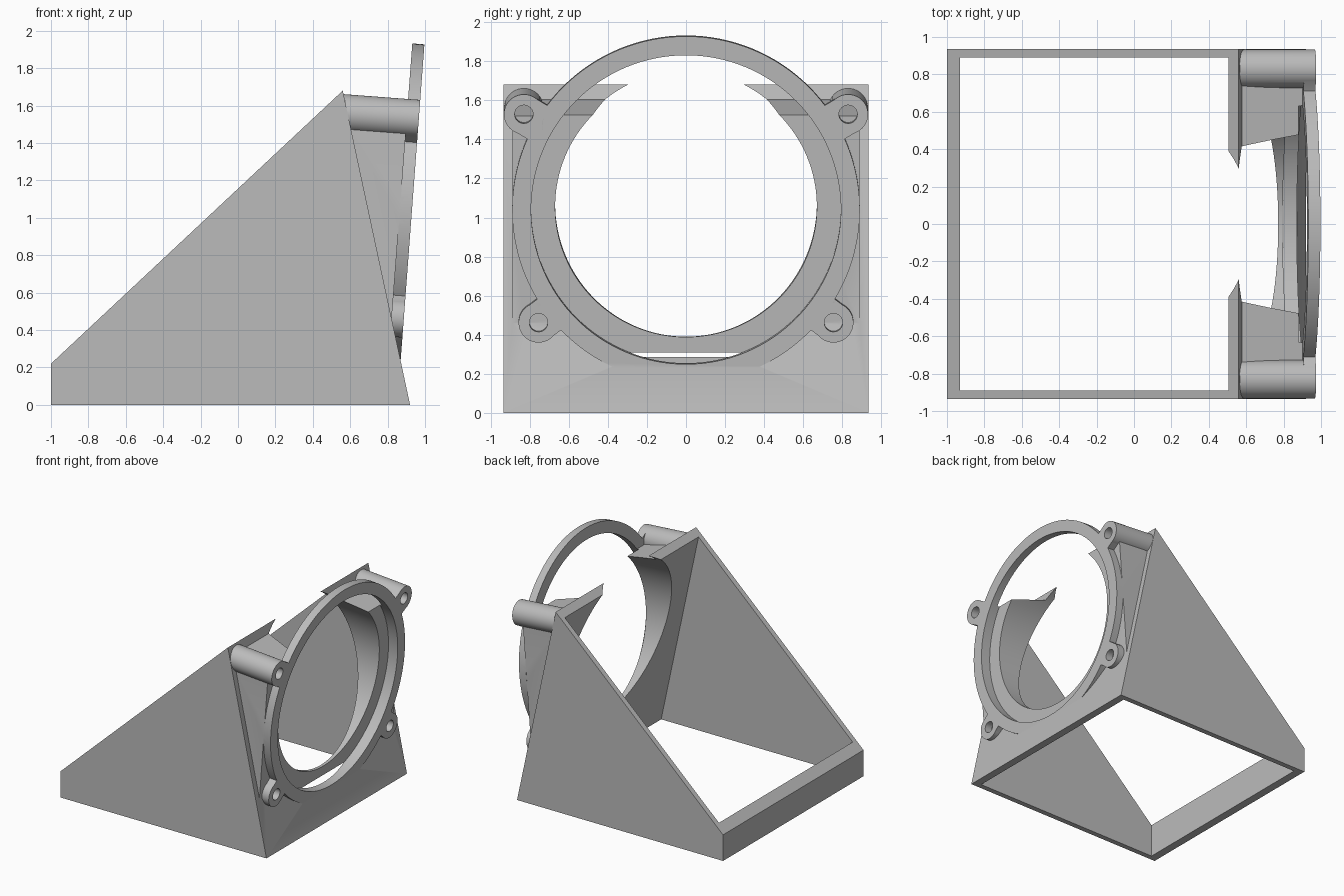
import bpy, bmesh, math
from mathutils import Matrix, Vector

if "Cube" in bpy.data.objects:
    bpy.data.objects.remove(bpy.data.objects["Cube"])

grey = bpy.data.materials.new("plain grey")
grey.diffuse_color = (0.5, 0.5, 0.5, 1)
grey.use_nodes = True
grey.node_tree.nodes["Principled BSDF"].inputs["Base Color"].default_value = grey.diffuse_color

# Tilted frame of the ring: local z is the ring axis, origin at its front centre
A = math.radians(4.3)
s, c = math.sin(A), math.cos(A)
FRAME = Matrix(((0, s, c, 0.93), (1, 0, 0, 0), (0, c, -s, 1.04), (0, 0, 0, 1)))


def finish(bm, name):
    bmesh.ops.recalc_face_normals(bm, faces=bm.faces)
    me = bpy.data.meshes.new(name)
    bm.to_mesh(me)
    bm.free()
    me.materials.append(grey)
    ob = bpy.data.objects.new(name, me)
    bpy.context.collection.objects.link(ob)
    return ob


def prism(name, profile, half):
    """Side profile (x, z) extruded across y."""
    bm = bmesh.new()
    f = bm.faces.new([bm.verts.new((x, -half, z)) for x, z in profile])
    r = bmesh.ops.extrude_face_region(bm, geom=[f])
    verts = [v for v in r["geom"] if isinstance(v, bmesh.types.BMVert)]
    bmesh.ops.translate(bm, vec=(0, 2 * half, 0), verts=verts)
    return finish(bm, name)


def disc(name, u, v, radius, front, back, sides=64):
    """Cylinder along the ring axis, between two depths."""
    bm = bmesh.new()
    m = FRAME @ Matrix.Translation((u, v, (front + back) / 2))
    bmesh.ops.create_cone(bm, cap_ends=True, segments=sides, radius1=radius,
                          radius2=radius, depth=front - back, matrix=m)
    return finish(bm, name)


def arm(name, u, v, width, length, thick):
    """Flat bar from a lug centre towards the ring centre."""
    bm = bmesh.new()
    d = Vector((-u, -v)).normalized()
    m = (FRAME @ Matrix.Translation((u + d.x * length / 2, v + d.y * length / 2, -thick / 2))
         @ Matrix.Rotation(math.atan2(d.y, d.x), 4, 'Z')
         @ Matrix.Diagonal((length, width, thick, 1)))
    bmesh.ops.create_cube(bm, size=1, matrix=m)
    return finish(bm, name)


def combine(target, tool, operation):
    mod = target.modifiers.new("cut", 'BOOLEAN')
    mod.operation, mod.object, mod.solver = operation, tool, 'EXACT'
    bpy.context.view_layer.objects.active = target
    bpy.ops.object.modifier_apply(modifier=mod.name)
    bpy.data.objects.remove(tool)


# Wedge housing, open at the sloped top and at the bottom
housing = prism("duct_housing", [(-1, 0), (0.92, 0), (0.56, 1.68), (-1, 0.22)], 0.935)
combine(housing, prism("cavity", [(-0.93, -0.1), (0.876, -0.1), (0.427, 2), (-0.93, 2)], 0.89),
        'DIFFERENCE')

# Filler block between the leaning wall and the ring
combine(housing, prism("filler", [(0.545, 1.612), (0.902, 1.52), (0.817, 0.4), (0.802, 0.4)], 0.888),
        'UNION')

# Ring plate
combine(housing, disc("ring", 0, 0, 0.89, 0, -0.065, 128), 'UNION')

# Long upper posts and short lower lugs, each with a screw hole
for u, v, depth in ((0.83, 0.49, 0.41), (0.755, -0.58, 0.1)):
    for side in (-1, 1):
        post = disc("post", side * u, v, 0.102, 0, -depth)
        combine(post, arm("arm", side * u, v, 0.2, 0.16, 0.0645), 'UNION')
        combine(post, disc("hole", side * u, v, 0.047, 0.1, 0.02 - depth, 32), 'DIFFERENCE')
        combine(housing, post, 'UNION')

# Stepped round opening: wide recess in front, narrower bore through the wall
combine(housing, disc("recess", 0, 0, 0.793, 0.1, -0.086, 128), 'DIFFERENCE')
combine(housing, disc("bore", 0, 0.01, 0.67, 0.1, -0.6, 128), 'DIFFERENCE')

bpy.ops.object.select_all(action='DESELECT')
housing.select_set(True)
bpy.context.view_layer.objects.active = housing
bpy.ops.object.shade_smooth_by_angle(angle=math.radians(30))
